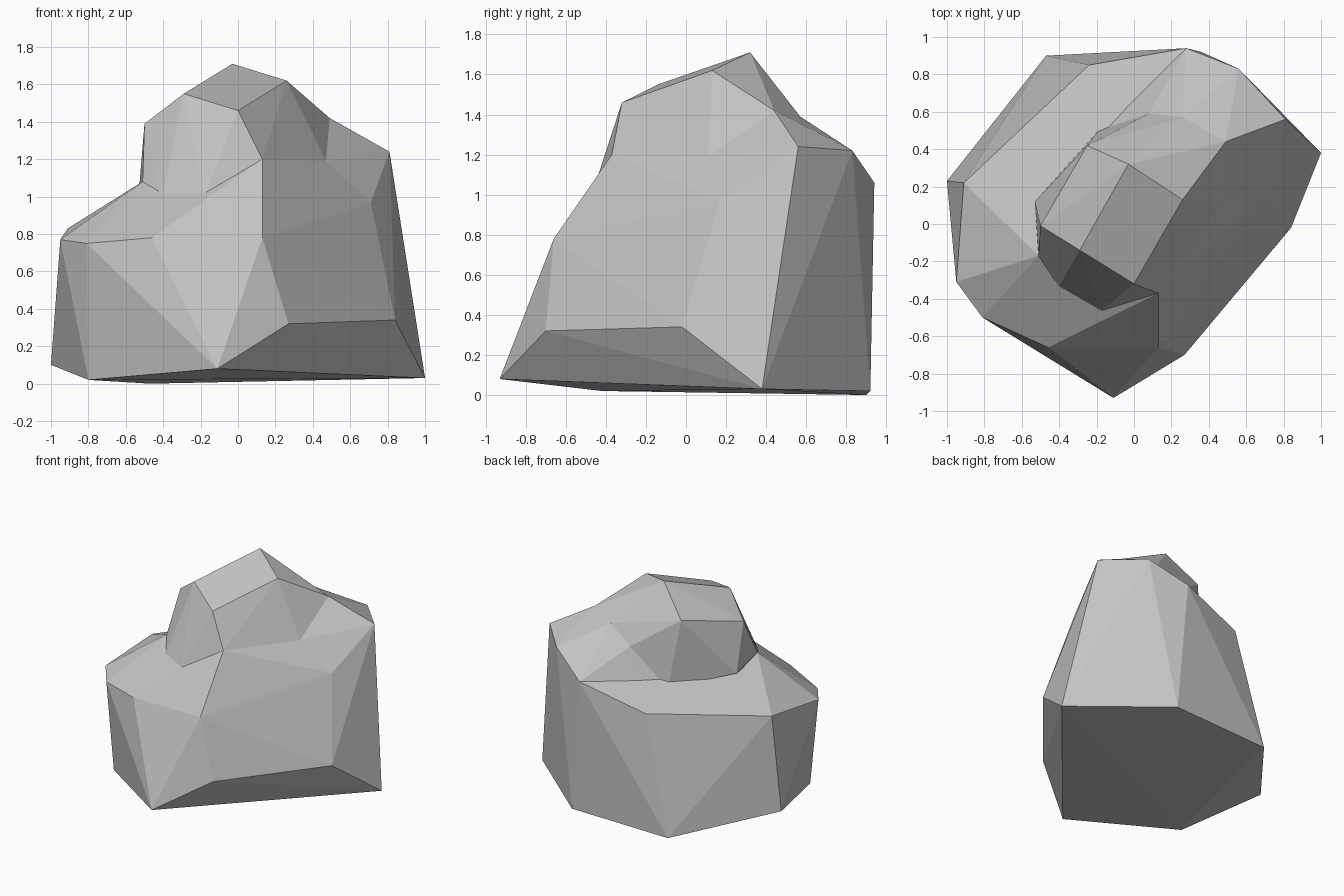
import bpy
import bmesh
import math

# Remove the default cube if present
default_cube = bpy.data.objects.get("Cube")
if default_cube:
    bpy.data.objects.remove(default_cube, do_unlink=True)

# Single stone colour
stone = bpy.data.materials.new("grey_stone")
stone.use_nodes = True
colour = (0.55, 0.55, 0.55, 1.0)
stone.diffuse_color = colour
for node in stone.node_tree.nodes:
    if node.type == "BSDF_PRINCIPLED":
        node.inputs["Base Color"].default_value = colour
        node.inputs["Roughness"].default_value = 0.9


def chiselled_block(name, *corner_groups):
    """Wrap groups of corners in a convex, flat-faced chunk of stone."""
    bm = bmesh.new()
    for group in corner_groups:
        for corner in group:
            bm.verts.new(corner)
    hull = bmesh.ops.convex_hull(bm, input=bm.verts[:], use_existing_faces=False)
    # Corners that ended up inside the chunk are not needed
    inside = [v for v in bm.verts if not v.link_faces]
    bmesh.ops.delete(bm, geom=inside, context="VERTS")
    # Merge triangles that lie in one facet
    bmesh.ops.dissolve_limit(bm, angle_limit=math.radians(1.5),
                             verts=bm.verts[:], edges=bm.edges[:])
    bmesh.ops.recalc_face_normals(bm, faces=bm.faces[:])
    mesh = bpy.data.meshes.new(name)
    bm.to_mesh(mesh)
    bm.free()
    mesh.materials.append(stone)
    for polygon in mesh.polygons:
        polygon.use_smooth = False
    block = bpy.data.objects.new(name, mesh)
    bpy.context.scene.collection.objects.link(block)
    return block


# Front foot of the boulder and the low ledge above it
front_foot = [(-.11, -.93, .08), (-.8, -.42, .02), (-1, .23, .1), (.27, -.7, .32)]
low_ledge = [(.13, -.66, .78), (-.46, -.66, .78), (-.81, -.5, .75),
             (-.95, -.31, .77), (-.91, .22, .83), (-.24, .85, .91)]

# Back foot and flank, shared by the boulder and its shoulder
back_foot = [(1, .38, .03), (.36, .92, .02), (-.47, .9, 0)]
flank = [(.84, -.02, .34), (.71, .17, .97), (.28, .94, 1.06)]

# High side of the shoulder, and the seam where it meets the crest
shoulder_rim = [(.81, .56, 1.24), (.56, .83, 1.22)]
shoulder_seam = [(.49, .44, 1.42), (.26, .57, 1.39), (.08, .59, 1.26)]

# Crest: sloping cap, the side under it, and the neck where it meets the ledge
crest_cap = [(.26, .13, 1.62), (-.03, .32, 1.71), (-.29, -.14, 1.55), (0, -.32, 1.46)]
crest_side = [(-.5, -.01, 1.39), (-.53, .12, 1.03), (-.25, .42, 1.49)]
neck = [(.13, -.37, 1.2), (-.18, -.47, 1), (-.41, -.35, .97), (-.51, -.17, 1.08)]

# Notches where all three chunks meet
notches = [(.47, .11, 1.19), (-.19, .5, .97)]

chiselled_block("boulder_base", front_foot, low_ledge, back_foot, flank, neck, notches)
chiselled_block("boulder_shoulder", back_foot, flank, shoulder_rim, shoulder_seam, notches)
chiselled_block("boulder_crest", crest_cap, crest_side, neck, shoulder_seam, notches)
